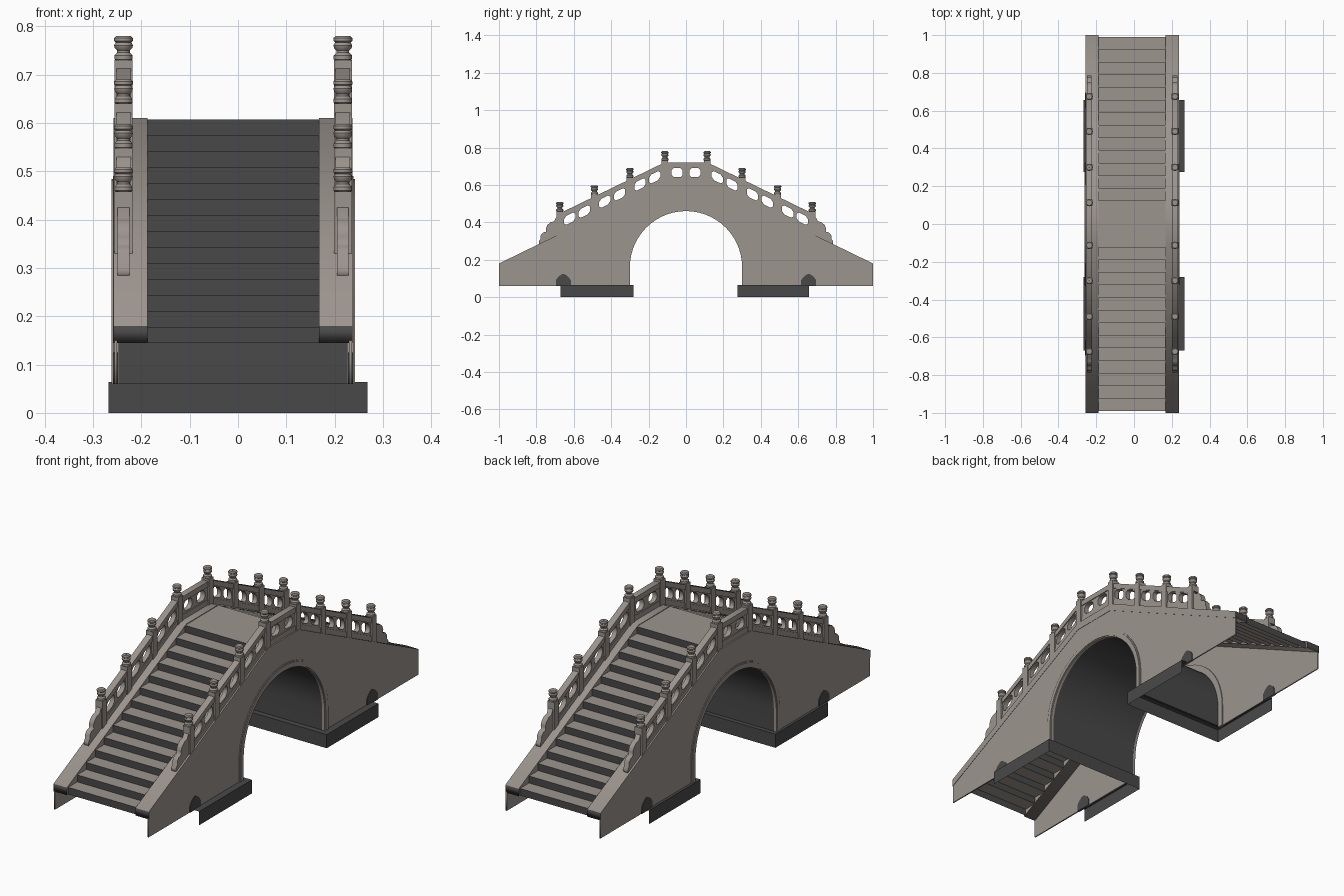
import bpy, bmesh, math

if "Cube" in bpy.data.objects:
    bpy.data.objects.remove(bpy.data.objects["Cube"])

CX = -0.01          # bridge body sits slightly left of the plinths


def material(name, rgb):
    m = bpy.data.materials.new(name)
    m.diffuse_color = (*rgb, 1)
    m.use_nodes = True
    m.node_tree.nodes["Principled BSDF"].inputs["Base Color"].default_value = m.diffuse_color
    return m


stone = material("warm_stone", (0.335, 0.30, 0.272))
dark = material("dark_stone", (0.066, 0.066, 0.066))


def add(name, mesh, mats=(stone,), smooth=False):
    ob = bpy.data.objects.new(name, mesh)
    bpy.context.collection.objects.link(ob)
    mesh.materials.clear()
    for m in mats:
        mesh.materials.append(m)
    if smooth:
        bpy.ops.object.select_all(action='DESELECT')
        ob.select_set(True)
        bpy.context.view_layer.objects.active = ob
        bpy.ops.object.shade_smooth_by_angle(angle=math.radians(35))
    return ob


def slab(name, loops, x0, x1, mats=(stone,), smooth=False):
    """Filled side profile in (y, z), holes allowed, extruded from x0 to x1."""
    cu = bpy.data.curves.new(name, 'CURVE')
    cu.dimensions, cu.fill_mode = '2D', 'BOTH'
    cu.extrude = abs(x1 - x0) / 2
    for pts in loops:
        sp = cu.splines.new('POLY')
        sp.points.add(len(pts) - 1)
        for p, (y, z) in zip(sp.points, pts):
            p.co = (y, z, 0, 1)
        sp.use_cyclic_u = True
    tmp = bpy.data.objects.new(name + "_profile", cu)
    bpy.context.collection.objects.link(tmp)
    bpy.context.view_layer.update()
    me = bpy.data.meshes.new_from_object(tmp.evaluated_get(bpy.context.evaluated_depsgraph_get()))
    bpy.data.objects.remove(tmp)
    for v in me.vertices:
        y, z, x = v.co
        v.co = ((x0 + x1) / 2 + x, y, z)
    bm = bmesh.new()
    bm.from_mesh(me)
    bmesh.ops.remove_doubles(bm, verts=bm.verts, dist=1e-5)
    bmesh.ops.recalc_face_normals(bm, faces=bm.faces)
    bm.to_mesh(me)
    bm.free()
    return add(name, me, mats, smooth)


def sheet(name, pts, x0, x1, mats, smooth=False):
    """Open strip following (y, z) points across the bridge."""
    verts = [(x, y, z) for y, z in pts for x in (x0, x1)]
    faces = [(2 * i, 2 * i + 1, 2 * i + 3, 2 * i + 2) for i in range(len(pts) - 1)]
    me = bpy.data.meshes.new(name)
    me.from_pydata(verts, [], faces)
    return add(name, me, mats, smooth)


def top(y):
    """Height of the kerb line."""
    return 0.61 if abs(y) <= 0.115 else 0.18 + (1 - abs(y)) * 0.486


def arch(r, n=28):
    a = [(-r, 0.06)]
    a += [(-r * math.cos(math.pi * i / n), 0.16 + r * math.sin(math.pi * i / n)) for i in range(n + 1)]
    return a + [(r, 0.06)]


def band(lo, hi, end):
    """Strip parallel to the kerb line."""
    ys = [-end, -0.115, 0.115, end]
    return [(y, top(y) + lo) for y in ys] + [(y, top(y) + hi) for y in reversed(ys)]


def side(s, a, b):
    return sorted((CX + s * a, CX + s * b))


POSTS = [-0.675, -0.49, -0.30, -0.113, 0.113, 0.30, 0.49, 0.675]

# octagonal openings, two per railing bay, sheared with the slope
holes = []
for a, b in zip(POSTS, POSTS[1:]):
    for t in (0.29, 0.71):
        c = a + (b - a) * t
        slope = 0 if abs(c) < 0.115 else -math.copysign(0.486, c)
        w, h, k = 0.030, 0.024, 0.012
        octo = [(-w, -h + k), (-w + k, -h), (w - k, -h), (w, -h + k),
                (w, h - k), (w - k, h), (-w + k, h), (-w, h - k)]
        holes.append([(c + u, top(c) + 0.056 + v + slope * u) for u, v in octo])

# turned finial profile (radius, height above kerb)
FINIAL = [(0.012, 0.118), (0.019, 0.122), (0.019, 0.130), (0.013, 0.136), (0.013, 0.140),
          (0.018, 0.145), (0.0195, 0.151), (0.016, 0.157), (0.0195, 0.160),
          (0.0195, 0.166), (0.015, 0.170), (0.0005, 0.170)]


def post(name, x, y):
    bm = bmesh.new()
    k = top(y)
    r = bmesh.ops.create_cube(bm, size=1)
    for v in r['verts']:
        v.co = (x + v.co.x * 0.037, y + v.co.y * 0.034, k + 0.05 + v.co.z * 0.14)
    n = 12
    rings = [[bm.verts.new((x + rad * math.cos(2 * math.pi * i / n),
                            y + rad * math.sin(2 * math.pi * i / n), k + z)) for i in range(n)]
             for rad, z in FINIAL]
    for lo, hi in zip(rings, rings[1:]):
        for i in range(n):
            j = (i + 1) % n
            bm.faces.new((lo[i], lo[j], hi[j], hi[i]))
    me = bpy.data.meshes.new(name)
    bm.to_mesh(me)
    bm.free()
    add(name, me, smooth=True)


for s, tag in ((-1, "left"), (1, "right")):
    # spandrel wall with arch opening
    wall = [(-1, 0.06), (-1, 0.15), (-0.115, 0.58), (0.115, 0.58), (1, 0.15), (1, 0.06)]
    slab(f"{tag}_wall", [wall + arch(0.315)[::-1]], *side(s, 0.240, 0.246))
    # arch ring with raised lip
    slab(f"{tag}_arch_ring", [arch(0.30) + arch(0.33)[::-1]], *side(s, 0.236, 0.249), smooth=True)
    slab(f"{tag}_arch_lip", [arch(0.305) + arch(0.324)[::-1]], *side(s, 0.246, 0.252), smooth=True)
    # kerb with dark end faces
    kerb = slab(f"{tag}_kerb", [band(-0.035, 0, 1)], *side(s, 0.1775, 0.2475), mats=(stone, dark))
    for p in kerb.data.polygons:
        p.material_index = int(abs(p.normal.y) > 0.9)
    # pierced railing, handrail and foot rail
    slab(f"{tag}_railing", [band(-0.01, 0.108, 0.69)] + holes, *side(s, 0.216, 0.238))
    slab(f"{tag}_handrail", [band(0.085, 0.11, 0.69)], *side(s, 0.212, 0.242))
    slab(f"{tag}_foot_rail", [band(-0.01, 0.024, 0.69)], *side(s, 0.213, 0.241))
    for i, y in enumerate(POSTS):
        post(f"{tag}_post_{i}", CX + s * 0.227, y)
    for e, end in ((-1, "front"), (1, "back")):
        # scrolled end stone
        scroll = [(0.68, 0.32), (0.68, 0.425), (0.695, 0.425), (0.705, 0.405), (0.725, 0.40),
                  (0.742, 0.385), (0.75, 0.365), (0.747, 0.35), (0.765, 0.345), (0.777, 0.33),
                  (0.777, 0.312), (0.787, 0.30), (0.785, 0.275)]
        slab(f"{tag}_{end}_end_stone", [[(e * y, z) for y, z in scroll]], *side(s, 0.215, 0.239))
        # small dark arched plaque above the plinth
        plaque = [(-0.04, 0.06), (-0.04, 0.09), (-0.03, 0.105), (-0.015, 0.118), (0, 0.125),
                  (0.015, 0.118), (0.03, 0.105), (0.04, 0.09), (0.04, 0.06)]
        slab(f"{tag}_{end}_plaque", [[(e * 0.656 + y, z) for y, z in plaque]],
             *side(s, 0.238, 0.2485), mats=(dark,))

# dark barrel of the arch
sheet("arch_barrel", arch(0.301), CX - 0.237, CX + 0.237, (dark,), smooth=True)

# stepped deck: dark risers, light treads
steps = []
for i in range(14):
    y, z = -0.99 + 0.0666 * i, 0.145 + 0.033 * i
    steps += [(y, z), (y, z + 0.033)]
steps += [(-y, z) for y, z in reversed(steps)]
deck = sheet("stepped_deck", steps, CX - 0.178, CX + 0.178, (stone, dark))
for p in deck.data.polygons:
    p.material_index = int(abs(p.normal.y) > 0.5)

# open plinths: two sides and the arch-side face, with a narrow ledge
for name, near, far in (("front_plinth", -0.28, -0.67), ("back_plinth", 0.275, 0.657)):
    inner = near + math.copysign(0.03, near)
    path = [(-0.268, far), (-0.268, near), (0.268, near), (0.268, far)]
    ledge = [(CX - 0.24, far), (CX - 0.24, inner), (CX + 0.24, inner), (CX + 0.24, far)]
    v = [(x, y, 0) for x, y in path] + [(x, y, 0.064) for x, y in path + ledge]
    f = [(i + k, i + 1 + k, i + 5 + k, i + 4 + k) for k in (0, 4) for i in range(3)]
    me = bpy.data.meshes.new(name)
    me.from_pydata(v, [], f)
    bm = bmesh.new()
    bm.from_mesh(me)
    bmesh.ops.recalc_face_normals(bm, faces=bm.faces)
    if sum(fc.normal.z for fc in bm.faces) < 0:
        bmesh.ops.reverse_faces(bm, faces=bm.faces)
    bm.to_mesh(me)
    bm.free()
    add(name, me, (dark,))
